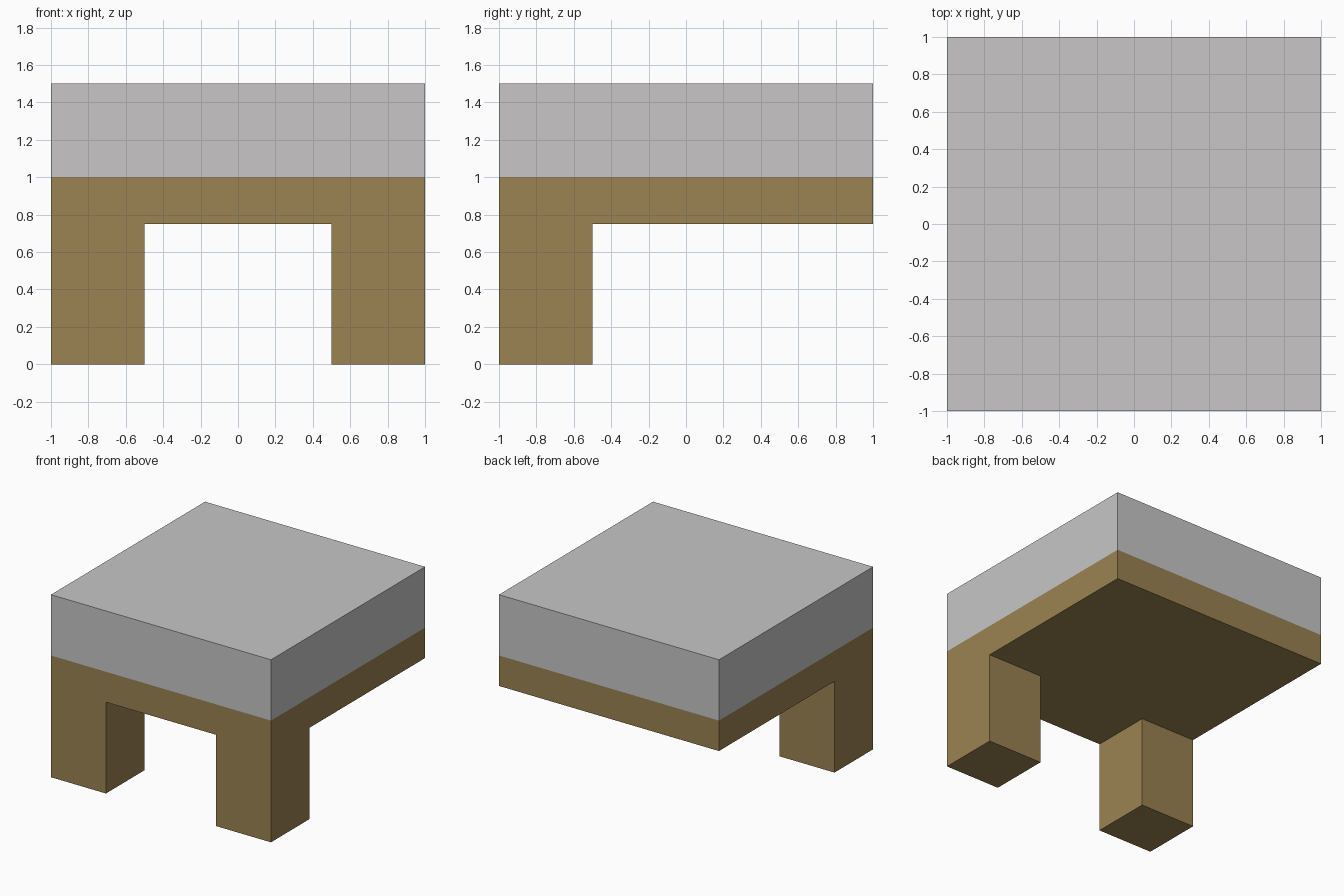
import bpy, bmesh
from mathutils import Vector

if "Cube" in bpy.data.objects:
    bpy.data.objects.remove(bpy.data.objects["Cube"])


def material(name, rgb):
    m = bpy.data.materials.new(name)
    m.diffuse_color = (*rgb, 1)
    m.use_nodes = True
    m.node_tree.nodes["Principled BSDF"].inputs["Base Color"].default_value = m.diffuse_color
    return m


def block(z0, z1):
    """2 x 2 box between two heights."""
    bm = bmesh.new()
    bmesh.ops.create_cube(bm, size=1)
    bmesh.ops.scale(bm, vec=(2, 2, z1 - z0), verts=bm.verts)
    bmesh.ops.translate(bm, vec=(0, 0, (z0 + z1) / 2), verts=bm.verts)
    bm.normal_update()
    return bm


def remove_hidden(bm, direction):
    """Drop the face that lies against the neighbouring part."""
    hidden = [f for f in bm.faces if f.normal.z * direction > 0.9]
    bmesh.ops.delete(bm, geom=hidden, context='FACES')


def finish(bm, name, mat):
    mesh = bpy.data.meshes.new(name)
    bm.to_mesh(mesh)
    bm.free()
    mesh.materials.append(mat)
    obj = bpy.data.objects.new(name, mesh)
    bpy.context.collection.objects.link(obj)


wood = material("brown wood", (0.328, 0.223, 0.084))
fabric = material("light grey fabric", (0.578, 0.565, 0.568))

# Wooden frame: slab with two legs pulled down from its front corners
bm = block(0.75, 1.0)
remove_hidden(bm, 1)
for co, no in (((-0.5, 0, 0), (1, 0, 0)), ((0.5, 0, 0), (1, 0, 0)),
               ((0, -0.5, 0), (0, 1, 0))):
    bmesh.ops.bisect_plane(bm, geom=bm.verts[:] + bm.edges[:] + bm.faces[:],
                           plane_co=co, plane_no=no)
bm.normal_update()
corners = []
for f in bm.faces:
    c = f.calc_center_median()
    if f.normal.z < -0.9 and abs(c.x) > 0.5 and c.y < -0.5:
        corners.append(f)
feet = bmesh.ops.extrude_discrete_faces(bm, faces=corners)["faces"]
for f in feet:
    rim = [e for e in f.edges]
    bottom = [v for v in f.verts]
    bmesh.ops.delete(bm, geom=[f], context='FACES_ONLY')
    leg = bmesh.ops.extrude_edge_only(bm, edges=rim)["geom"]
    low = [v for v in leg if isinstance(v, bmesh.types.BMVert)]
    bmesh.ops.translate(bm, vec=Vector((0, 0, -0.75)), verts=low)
    bmesh.ops.contextual_create(
        bm, geom=[e for e in leg if isinstance(e, bmesh.types.BMEdge)
                  and all(v.co.z < 0.01 for v in e.verts)])
bmesh.ops.remove_doubles(bm, verts=bm.verts, dist=0.0001)
bmesh.ops.recalc_face_normals(bm, faces=bm.faces)
finish(bm, "frame", wood)

# Seat cushion
bm = block(1.0, 1.5)
remove_hidden(bm, -1)
finish(bm, "cushion", fabric)
